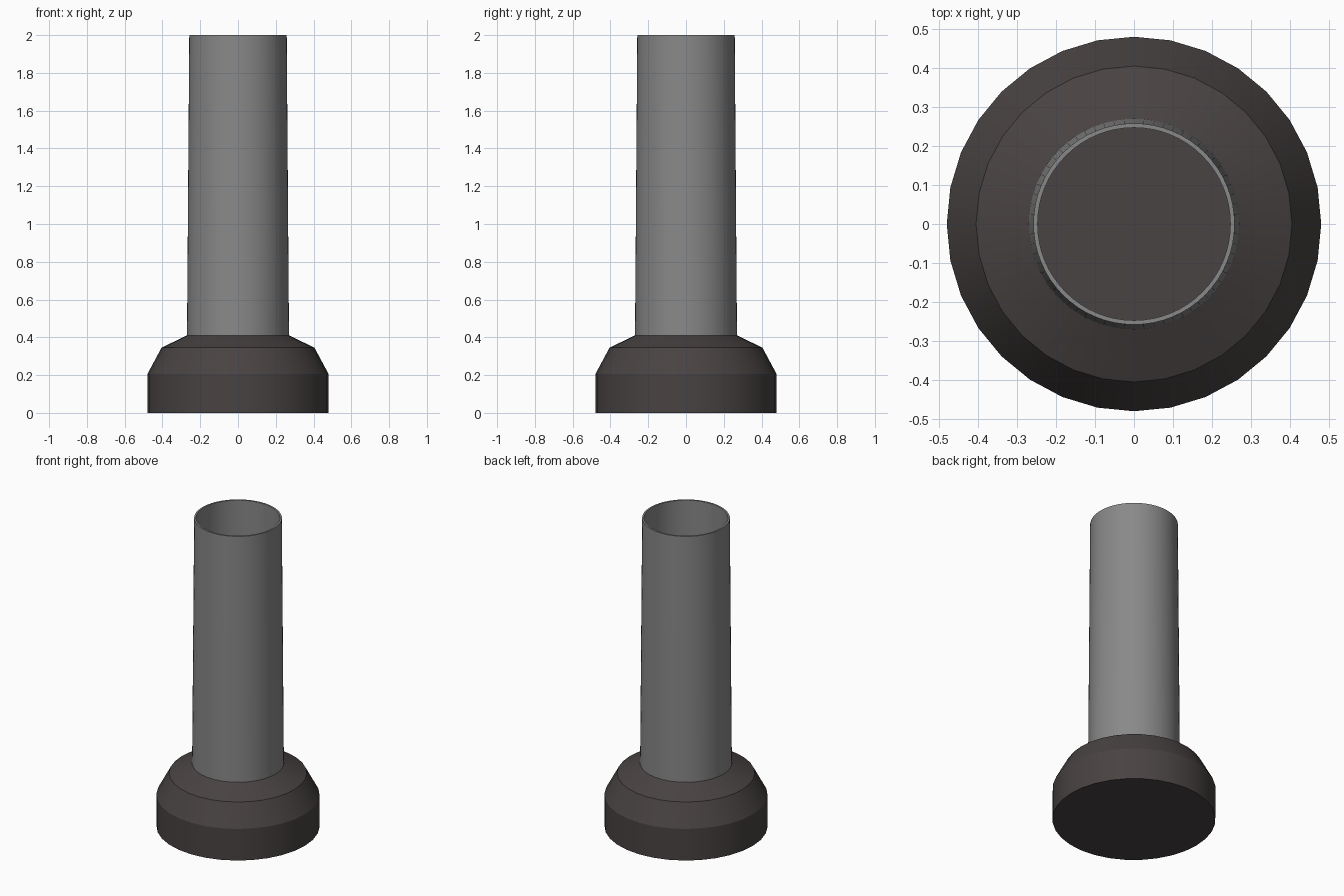
import bpy, bmesh, math

if "Cube" in bpy.data.objects:
    bpy.data.objects.remove(bpy.data.objects["Cube"])


def material(name, rgb):
    m = bpy.data.materials.new(name)
    m.diffuse_color = (*rgb, 1.0)
    m.use_nodes = True
    m.node_tree.nodes["Principled BSDF"].inputs["Base Color"].default_value = m.diffuse_color
    return m


def lathe(name, profile, sides, mat, closed=False, caps=False):
    """Revolve a (radius, z) profile around the z axis."""
    bm = bmesh.new()
    rings = []
    for r, z in profile:
        rings.append([bm.verts.new((r * math.cos(2 * math.pi * i / sides),
                                    r * math.sin(2 * math.pi * i / sides), z))
                      for i in range(sides)])
    pairs = list(zip(rings, rings[1:]))
    if closed:
        pairs.append((rings[-1], rings[0]))
    for a, b in pairs:
        for i in range(sides):
            j = (i + 1) % sides
            bm.faces.new((a[i], a[j], b[j], b[i]))
    if caps:
        bm.faces.new(rings[0][::-1])
        bm.faces.new(rings[-1])
    bmesh.ops.recalc_face_normals(bm, faces=bm.faces)
    me = bpy.data.meshes.new(name)
    bm.to_mesh(me)
    bm.free()
    me.materials.append(mat)
    ob = bpy.data.objects.new(name, me)
    bpy.context.collection.objects.link(ob)
    bpy.ops.object.select_all(action='DESELECT')
    ob.select_set(True)
    bpy.context.view_layer.objects.active = ob
    bpy.ops.object.shade_smooth_by_angle(angle=math.radians(20))
    return ob


dark = material("dark_brown_grey", (0.065, 0.056, 0.054))
grey = material("mid_grey", (0.25, 0.25, 0.25))

# Solid stepped base with two bevels
lathe("base", [(0.48, 0), (0.48, 0.205), (0.405, 0.345), (0.265, 0.413)],
      32, dark, caps=True)

# Thin, slightly tapered open tube
lathe("tube", [(0.27, 0.405), (0.258, 2.0), (0.247, 2.0), (0.258, 0.405)],
      64, grey, closed=True)
